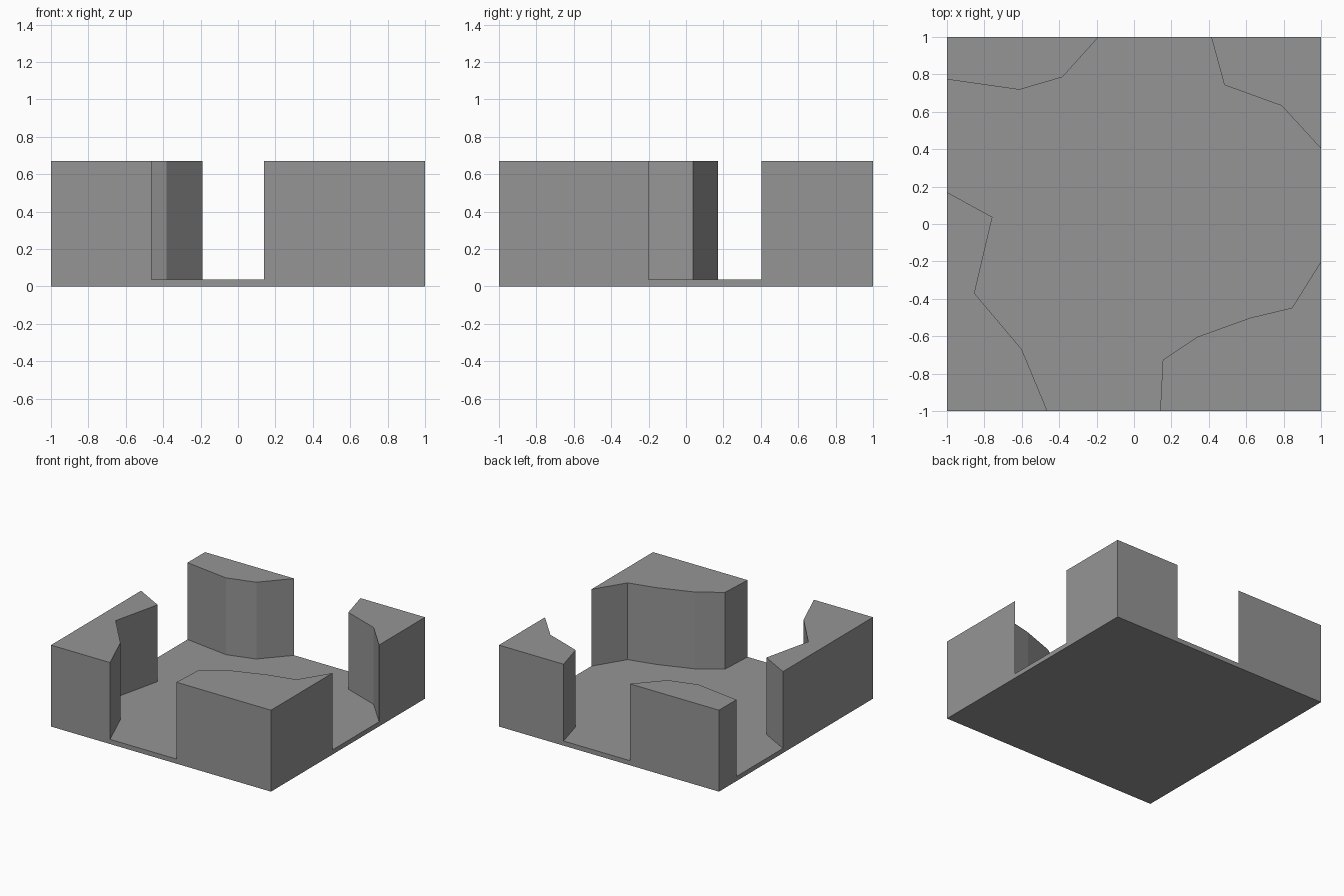
import bpy
import bmesh

if "Cube" in bpy.data.objects:
    bpy.data.objects.remove(bpy.data.objects["Cube"])

FLOOR, TOP = 0.038, 0.669

# Each corner block: outer corner, then its inner outline (counter-clockwise around the tile)
blocks = [
    ((-1, -1), [(-1, .17), (-.757, .037), (-.853, -.37), (-.6, -.67), (-.463, -1)]),
    ((1, -1), [(.14, -1), (.154, -.727), (.34, -.603), (.62, -.502), (.845, -.448), (1, -.2)]),
    ((1, 1), [(1, .403), (.79, .632), (.483, .743), (.413, 1)]),
    ((-1, 1), [(-.189, 1), (-.383, .785), (-.613, .718), (-1, .773)]),
]

bm = bmesh.new()


def ring(points, z):
    return [bm.verts.new((x, y, z)) for x, y in points]


base = ring([c for c, _ in blocks], 0)
peaks = ring([c for c, _ in blocks], TOP)
low = [ring(rim, FLOOR) for _, rim in blocks]
high = [ring(rim, TOP) for _, rim in blocks]

# Underside and sunken floor
bm.faces.new(base[::-1])
bm.faces.new([v for rim in low for v in rim])

for i in range(4):
    j = (i + 1) % 4
    # Flat block top
    bm.faces.new([peaks[i]] + high[i][::-1])
    # Faceted inner walls
    for k in range(len(low[i]) - 1):
        bm.faces.new([low[i][k + 1], low[i][k], high[i][k], high[i][k + 1]])
    # Outer side with its opening
    bm.faces.new([base[i], base[j], peaks[j], high[j][0],
                  low[j][0], low[i][-1], high[i][-1], peaks[i]])

# Triangulate so the concave faces are filled correctly
bmesh.ops.recalc_face_normals(bm, faces=bm.faces[:])
bmesh.ops.triangulate(bm, faces=[f for f in bm.faces if len(f.verts) > 4])

mesh = bpy.data.meshes.new("crossroads_tile")
bm.to_mesh(mesh)
bm.free()

# Dark grey stone
stone = bpy.data.materials.new("dark_grey")
stone.diffuse_color = (0.3, 0.3, 0.3, 1)
stone.use_nodes = True
stone.node_tree.nodes["Principled BSDF"].inputs["Base Color"].default_value = stone.diffuse_color
mesh.materials.append(stone)
bpy.context.collection.objects.link(bpy.data.objects.new("crossroads_tile", mesh))
